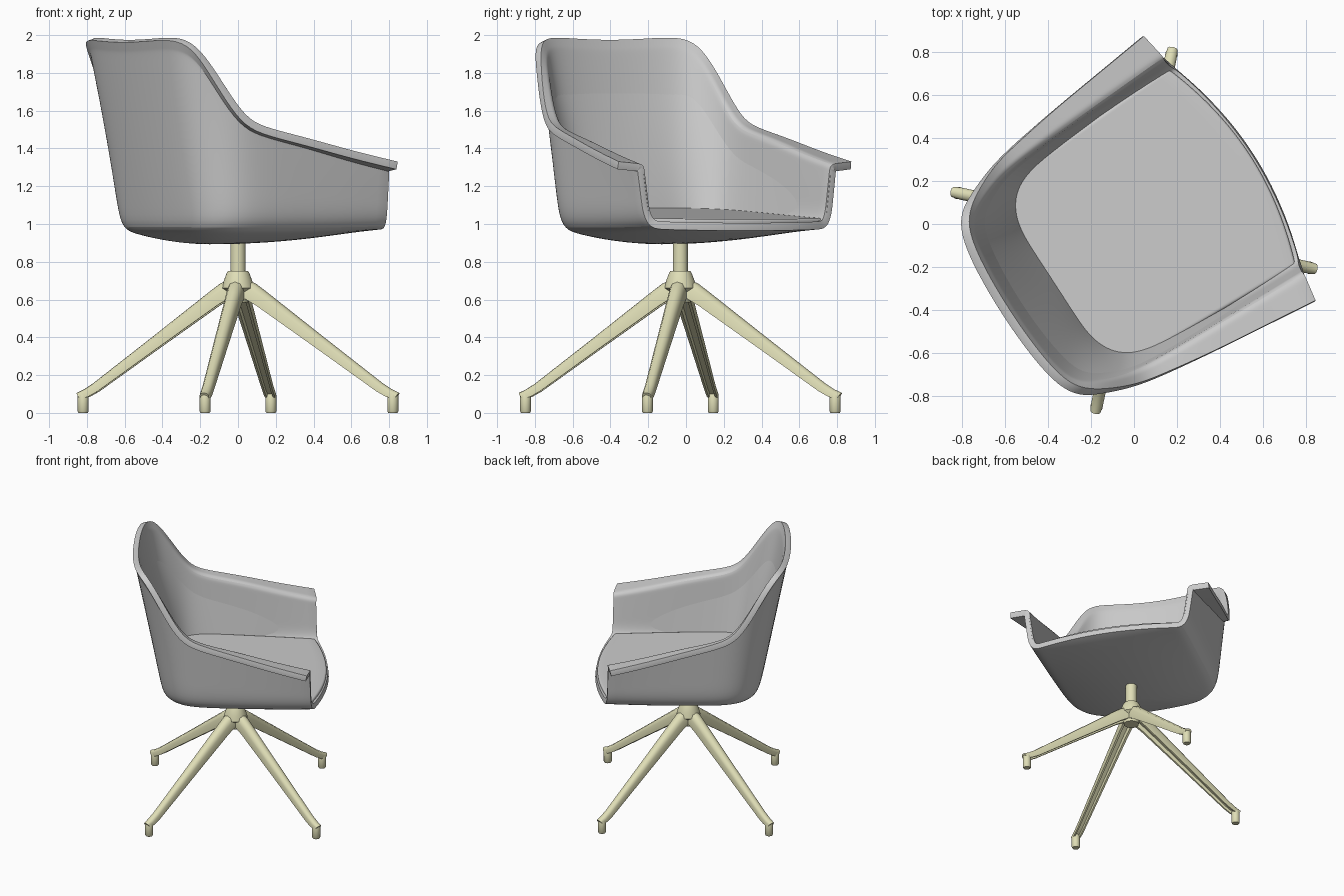
import bpy, bmesh, math
from mathutils import Vector, Matrix

if "Cube" in bpy.data.objects:
    bpy.data.objects.remove(bpy.data.objects["Cube"])

TURN = math.radians(33)             # whole chair is turned about z
CENTRE = Vector((0, -0.03, 0))

olive = bpy.data.materials.new("olive_metal")
olive.diffuse_color = (0.74, 0.73, 0.47, 1)
olive.use_nodes = True
olive.node_tree.nodes["Principled BSDF"].inputs["Base Color"].default_value = olive.diffuse_color


def add_object(name, bm, mat=None, angle=40):
    bmesh.ops.remove_doubles(bm, verts=bm.verts, dist=1e-4)
    bmesh.ops.recalc_face_normals(bm, faces=bm.faces)
    me = bpy.data.meshes.new(name)
    bm.to_mesh(me)
    bm.free()
    ob = bpy.data.objects.new(name, me)
    bpy.context.collection.objects.link(ob)
    ob.rotation_euler.z = TURN
    ob.location = CENTRE
    if mat:
        me.materials.append(mat)
    bpy.ops.object.select_all(action='DESELECT')
    ob.select_set(True)
    bpy.context.view_layer.objects.active = ob
    bpy.ops.object.shade_smooth_by_angle(angle=math.radians(angle))
    return ob


def loft(bm, rows, ring=False, caps=False):
    vs = [[bm.verts.new(p) for p in r] for r in rows]
    n = len(rows[0])
    for a, b in zip(vs, vs[1:]):
        for i in range(n if ring else n - 1):
            j = (i + 1) % n
            bm.faces.new((a[i], a[j], b[j], b[i]))
    if caps:
        bm.faces.new(vs[0])
        bm.faces.new(vs[-1])


def lathe(name, profile, mat, at=(0, 0), steps=32):
    bm = bmesh.new()
    rows = [[(at[0] + r * math.cos(a), at[1] + r * math.sin(a), z)
             for a in (math.tau * i / steps for i in range(steps))] for r, z in profile]
    loft(bm, rows, ring=True, caps=True)
    return add_object(name, bm, mat)


def smooth(ob, levels):
    m = ob.modifiers.new("Subdivision", 'SUBSURF')
    m.levels = m.render_levels = levels
    m.boundary_smooth = 'PRESERVE_CORNERS'


def thicken(ob, t, offset, bevel):
    s = ob.modifiers.new("Solidify", 'SOLIDIFY')
    s.thickness, s.offset = t, offset
    b = ob.modifiers.new("Bevel", 'BEVEL')
    b.width, b.segments, b.limit_method = bevel, 3, 'ANGLE'
    b.angle_limit = math.radians(50)
    bpy.ops.object.shade_smooth_by_angle(angle=math.radians(50))


# Shell columns from arm tip to back centre:
# spine u, spine z, base u, base v, rim u, rim v, rim z, lean of wall, padding depth
HALF = [
    (.66, .985, .555, .575, .527, .735, 1.31, .20, 0),
    (.35, .935, .30, .57, .27, .705, 1.365, .22, .01),
    (.05, .915, .05, .56, .00, .675, 1.435, .28, .02),
    (-.10, .912, -.20, .55, -.22, .642, 1.485, .35, .03),
    (-.12, .912, -.32, .53, -.345, .62, 1.53, .45, .04),
    (-.14, .912, -.40, .49, -.44, .59, 1.66, .60, .05),
    (-.15, .912, -.455, .43, -.53, .55, 1.82, .75, .06),
    (-.15, .912, -.49, .36, -.61, .505, 1.945, .85, .07),
    (-.15, .912, -.505, .27, -.67, .42, 1.985, .90, .07),
    (-.15, .912, -.515, .14, -.70, .24, 1.975, .90, .07),
    (-.15, .912, -.52, 0, -.71, 0, 1.965, .90, .07),
]
COLS = [(c, 1) for c in HALF] + [(c, -1) for c in HALF[-2::-1]]


def key_points(c, side):
    us, zs, ub, vb, ut, vt, zt, k, d = c
    S = Vector((us, 0, zs))
    B = Vector((ub, side * vb, 1.06))
    T = Vector((ut, side * vt, zt))
    W = B.lerp(T, k)
    W.z = zt - .012 - .1 * max(0, k - .45)
    return S, B, W, T, d


def front_bow(p, c, f):
    # keeps the front edge curved instead of straight
    us, ub = c[0], c[2]
    if us > 0:
        p.x = us + (ub - us) * f * f
    return p


# Shell: floor, rounded corner, wall and outward lip
rows = []
for c, side in COLS:
    S, B, W, T, d = key_points(c, side)
    row = []
    for f in (0, .3, .6, .83, .95):
        p = front_bow(S.lerp(B, f), c, f)
        p.z = S.z + (.995 - S.z) * f ** 2.2
        row.append(p)
    row += [B.lerp(W, w) for w in (0, .3, .65, .93, 1)]
    row += [W.lerp(T, .25), W.lerp(T, .8), T]
    rows.append(row)
bm = bmesh.new()
loft(bm, rows)
shell = add_object("shell", bm)
smooth(shell, 2)
thicken(shell, .042, 0, .014)

# Padded lining that thickens the inside of the back and arms
rows = []
for c, side in COLS:
    S, B, W, T, d = key_points(c, side)
    inward = Vector((S.x - B.x, -B.y, 0)).normalized()
    rows.append([B.lerp(W, w) + inward * (.013 + d * (1 - w / .85)) for w in (-.05, .1, .3, .5, .7, .85)])
bm = bmesh.new()
loft(bm, rows)
smooth(add_object("inner_padding", bm), 2)

# Seat cushion
rows = []
for c, side in COLS:
    S, B, W, T, d = key_points(c, side)
    inward = Vector((S.x - B.x, -B.y, 0)).normalized()
    rim = B + inward * .03
    row = []
    for f in (0, .3, .6, .85, 1):
        p = front_bow(S.lerp(rim, f), c, f)
        if c[0] > .6:
            p.x -= .012
        p.z = 1.06 - .055 * p.x
        row.append(p)
    rows.append(row)
bm = bmesh.new()
loft(bm, rows)
for f in bm.faces:
    f.normal_update()
cushion = add_object("seat_cushion", bm)
if cushion.data.polygons[0].normal.z < 0:
    cushion.data.flip_normals()
smooth(cushion, 2)
thicken(cushion, .05, -1, .016)

# Post and hub
lathe("post", [(.04, .70), (.04, .91)], olive)
lathe("hub", [(.052, .585), (.056, .60), (.06, .64), (.085, .66), (.075, .70), (.06, .74), (.054, .75)], olive)

# Legs: rounded top with a channel underneath
SECTION = [(-1, -1), (-1, .2), (-.65, .8), (0, 1), (.65, .8), (1, .2), (1, -1),
           (.6, -1), (.5, -.3), (-.5, -.3), (-.6, -1)]
# radius, height, half width, half thickness
PATH = [(.02, .665, .042, .05), (.07, .645, .042, .048), (.13, .605, .04, .044), (.45, .37, .034, .034),
        (.77, .135, .028, .026), (.82, .105, .028, .024), (.862, .09, .024, .02)]
for i in range(4):
    a = math.radians(45 + 90 * i)
    rot = Matrix.Rotation(a, 3, 'Z')
    rows = []
    for r, z, w, h in PATH:
        rows.append([rot @ Vector((r + .58 * h * y, w * x, z + .81 * h * y)) for x, y in SECTION])
    bm = bmesh.new()
    loft(bm, rows, ring=True, caps=True)
    add_object(f"leg_{i + 1}", bm, olive, 50)
    at = (.838 * math.cos(a), .838 * math.sin(a))
    lathe(f"foot_{i + 1}", [(.024, 0), (.029, .008), (.029, .09), (.022, .108)], olive, at, 20)
